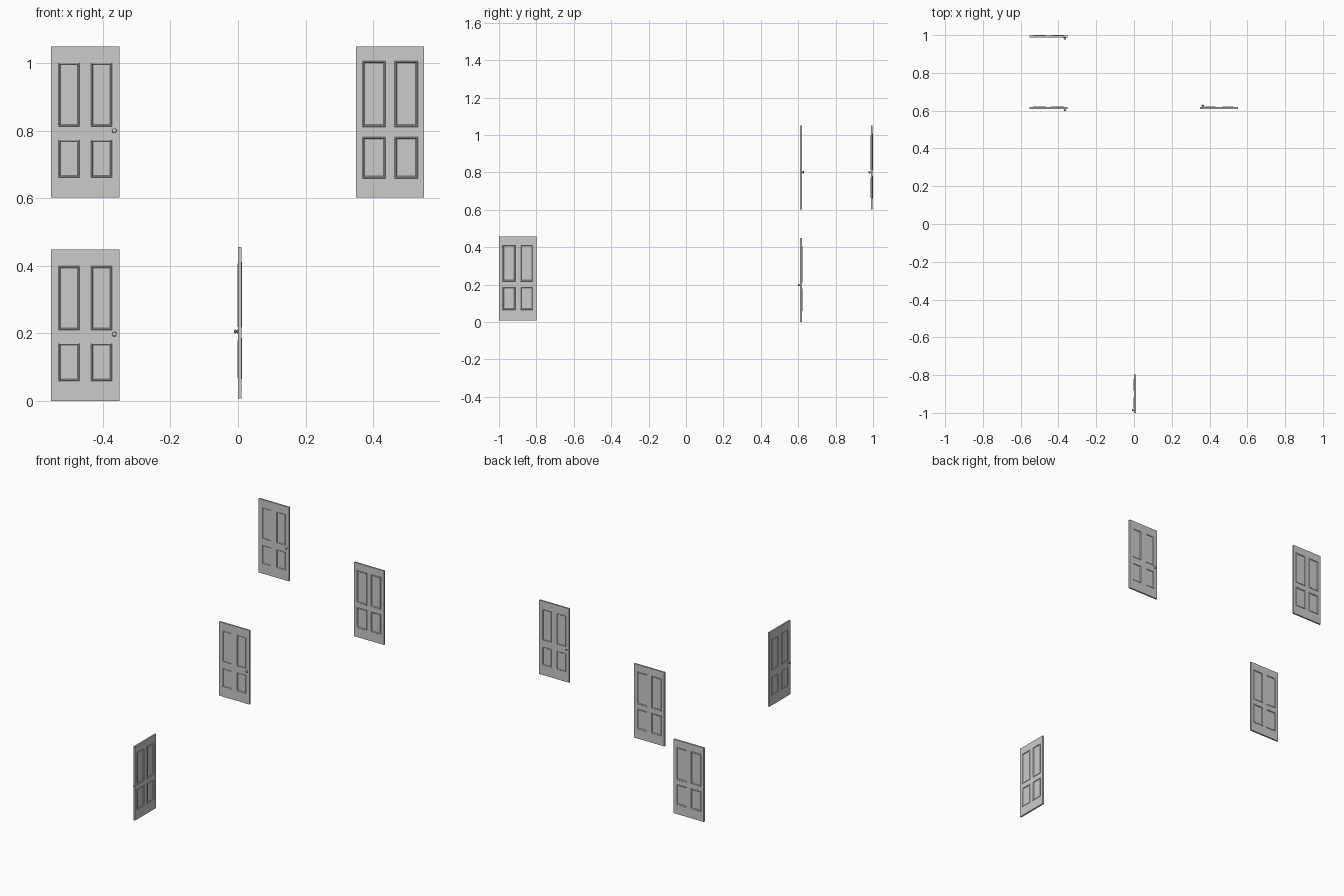
import bpy, bmesh
from math import radians, tau
from mathutils import Vector, Matrix

if "Cube" in bpy.data.objects:
    bpy.data.objects.remove(bpy.data.objects["Cube"])

W, H, T = 0.202, 0.448, 0.005      # door width, height, half thickness


def finish(bm, name):
    bmesh.ops.recalc_face_normals(bm, faces=bm.faces[:])
    me = bpy.data.meshes.new(name)
    bm.to_mesh(me)
    bm.free()
    ob = bpy.data.objects.new(name, me)
    bpy.context.collection.objects.link(ob)
    return ob


def make_leaf(name):
    """Four-panel slab: each side is a 5 x 5 grid whose odd cells become moulded panels."""
    bm = bmesh.new()
    sides = [
        # y, inner x, outer x, panel heights, inset steps (width, depth)
        (-T, 0.0175, 0.0785, (0.060, 0.171, 0.211, 0.399),
         ((0.001, 0.0015), (0.002, 0), (0.0022, -0.003))),
        (T, 0.0130, 0.0820, (0.057, 0.180, 0.209, 0.405),
         ((0.0015, 0.0018), (0.0025, 0), (0.003, -0.0035))),
    ]
    grids, panels = [], []
    for y, xi, xo, zp, steps in sides:
        xs = (-W / 2, -xo, -xi, xi, xo, W / 2)
        zs = (0, *zp, H)
        g = [[bm.verts.new((x, y, z)) for z in zs] for x in xs]
        grids.append(g)
        cells = []
        for i in range(5):
            for j in range(5):
                f = bm.faces.new((g[i][j], g[i + 1][j], g[i + 1][j + 1], g[i][j + 1]))
                if i % 2 and j % 2:
                    cells.append(f)
        panels.append((cells, steps))
    # edges joining the two sides
    a, b = grids
    for k in range(5):
        for e in (0, 5):
            bm.faces.new((a[e][k], a[e][k + 1], b[e][k + 1], b[e][k]))
            bm.faces.new((a[k][e], a[k + 1][e], b[k + 1][e], b[k][e]))
    bmesh.ops.recalc_face_normals(bm, faces=bm.faces[:])
    # raised moulding around sunken panels
    for cells, steps in panels:
        for width, depth in steps:
            bmesh.ops.inset_individual(bm, faces=cells, thickness=width, depth=depth,
                                       use_even_offset=True)
    return finish(bm, name)


def make_knob(name):
    """Turned rose, neck and knob pointing to -y."""
    bm = bmesh.new()
    profile = [(0, 0), (0.0072, 0), (0.0072, 0.001), (0.006, 0.002), (0.003, 0.0024),
               (0.003, 0.0045), (0.0052, 0.0056), (0.0066, 0.0075), (0.0062, 0.0095),
               (0.004, 0.011), (0, 0.0115)]
    vs = [bm.verts.new((r, -d, 0)) for r, d in profile]
    es = [bm.edges.new(p) for p in zip(vs, vs[1:])]
    bmesh.ops.spin(bm, geom=vs + es, cent=(0, 0, 0), axis=(0, 1, 0),
                   angle=tau, steps=20, use_duplicate=False)
    bmesh.ops.remove_doubles(bm, verts=bm.verts[:], dist=1e-5)
    ob = finish(bm, name)
    bpy.ops.object.select_all(action='DESELECT')
    ob.select_set(True)
    bpy.context.view_layer.objects.active = ob
    bpy.ops.object.shade_smooth_by_angle(angle=radians(40))
    return ob


# label, base centre, turn about z
doors = [
    ("lower_left", (-0.452, 0.615, 0), 0),
    ("upper_left", (-0.452, 0.993, 0.602), 0),
    ("upper_right", (0.450, 0.615, 0.602), 180),
    ("front", (0.005, -0.899, 0.008), -90),
]
for label, pos, turn in doors:
    place = Matrix.Translation(pos) @ Matrix.Rotation(radians(turn), 4, 'Z')
    make_leaf(label + "_door").matrix_world = place
    make_knob(label + "_knob").matrix_world = place @ Matrix.Translation((0.086, -T, 0.198))
